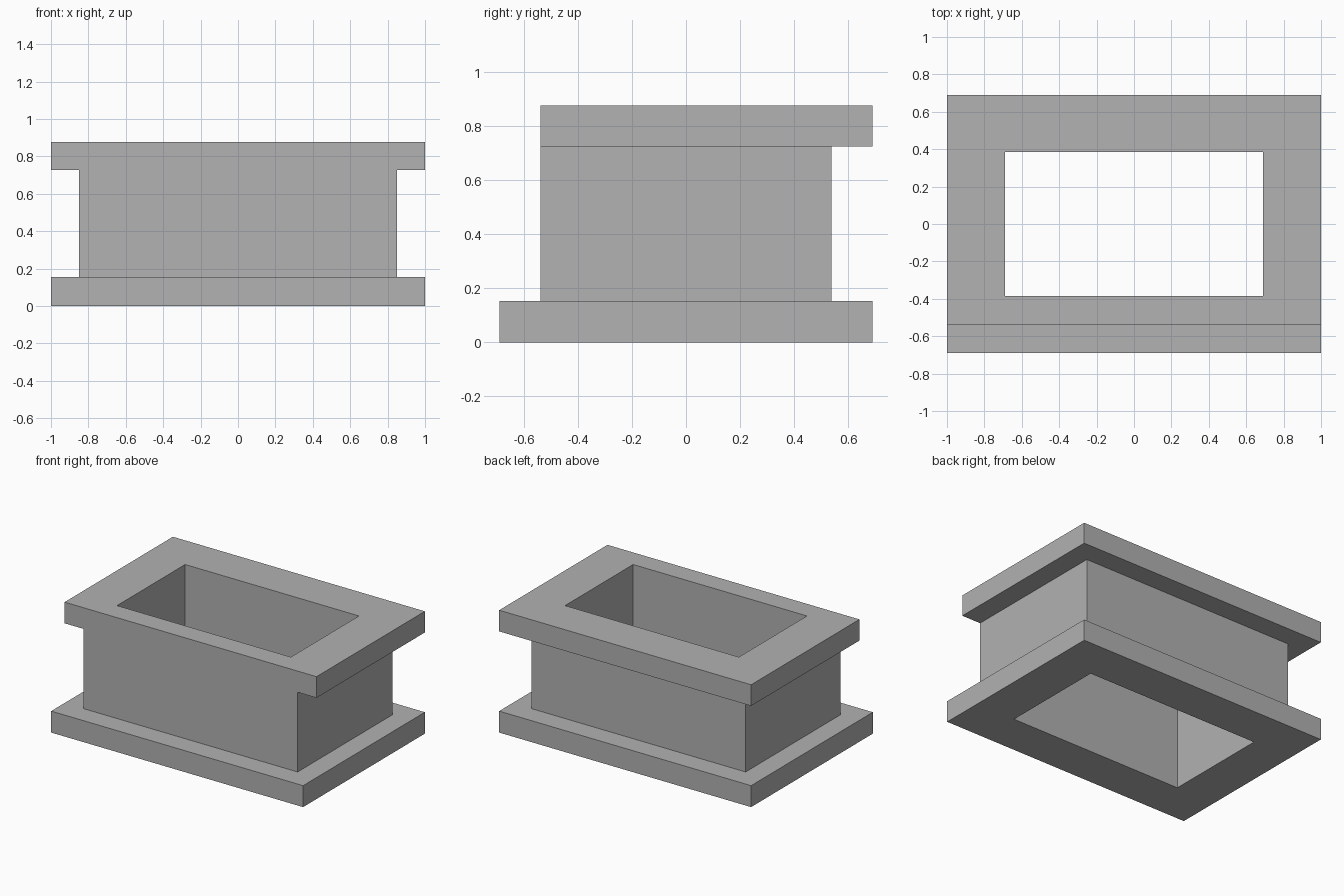
import bpy
import bmesh

cube = bpy.data.objects.get("Cube")
if cube:
    bpy.data.objects.remove(cube, do_unlink=True)

# Single grey material
grey = bpy.data.materials.new("plain grey")
grey.use_nodes = True
colour = (0.445, 0.445, 0.445, 1.0)
grey.diffuse_color = colour
grey.node_tree.nodes["Principled BSDF"].inputs["Base Color"].default_value = colour

# Main dimensions
FLANGE_X, FLANGE_Y = 1.0, 0.69
WALL_X, WALL_Y = 0.85, 0.538
HOLE_X, HOLE_Y = 0.69, 0.386
BASE_TOP, RIM_BOTTOM, HEIGHT = 0.154, 0.726, 0.878

# Rectangular sections (half width, front y, back y, z), running up the outside
# and closing through the opening
sections = [
    (HOLE_X, -HOLE_Y, HOLE_Y, 0),
    (FLANGE_X, -FLANGE_Y, FLANGE_Y, 0),
    (FLANGE_X, -FLANGE_Y, FLANGE_Y, BASE_TOP),
    (WALL_X, -WALL_Y, WALL_Y, BASE_TOP),
    (WALL_X, -WALL_Y, WALL_Y, RIM_BOTTOM),
    (FLANGE_X, -WALL_Y, FLANGE_Y, RIM_BOTTOM),
    (FLANGE_X, -WALL_Y, FLANGE_Y, HEIGHT),
    (HOLE_X, -HOLE_Y, HOLE_Y, HEIGHT),
]

bm = bmesh.new()
loops = [
    [bm.verts.new(p) for p in ((-w, f, z), (w, f, z), (w, b, z), (-w, b, z))]
    for w, f, b, z in sections
]
front_faces = []
for i, lower in enumerate(loops):
    upper = loops[(i + 1) % len(loops)]
    for j in range(4):
        k = (j + 1) % 4
        face = bm.faces.new((lower[j], lower[k], upper[k], upper[j]))
        # The wall front, the joint and the rim front share one plane
        if all(abs(v.co.y + WALL_Y) < 1e-5 for v in face.verts):
            front_faces.append(face)

# Merge the flush front of wall and rim into one flat face
bmesh.ops.dissolve_faces(bm, faces=front_faces)
bm.normal_update()
bmesh.ops.recalc_face_normals(bm, faces=bm.faces[:])

# Flanged open frame
mesh = bpy.data.meshes.new("flanged_frame")
bm.to_mesh(mesh)
bm.free()
mesh.materials.append(grey)
frame = bpy.data.objects.new("flanged_frame", mesh)
bpy.context.collection.objects.link(frame)
